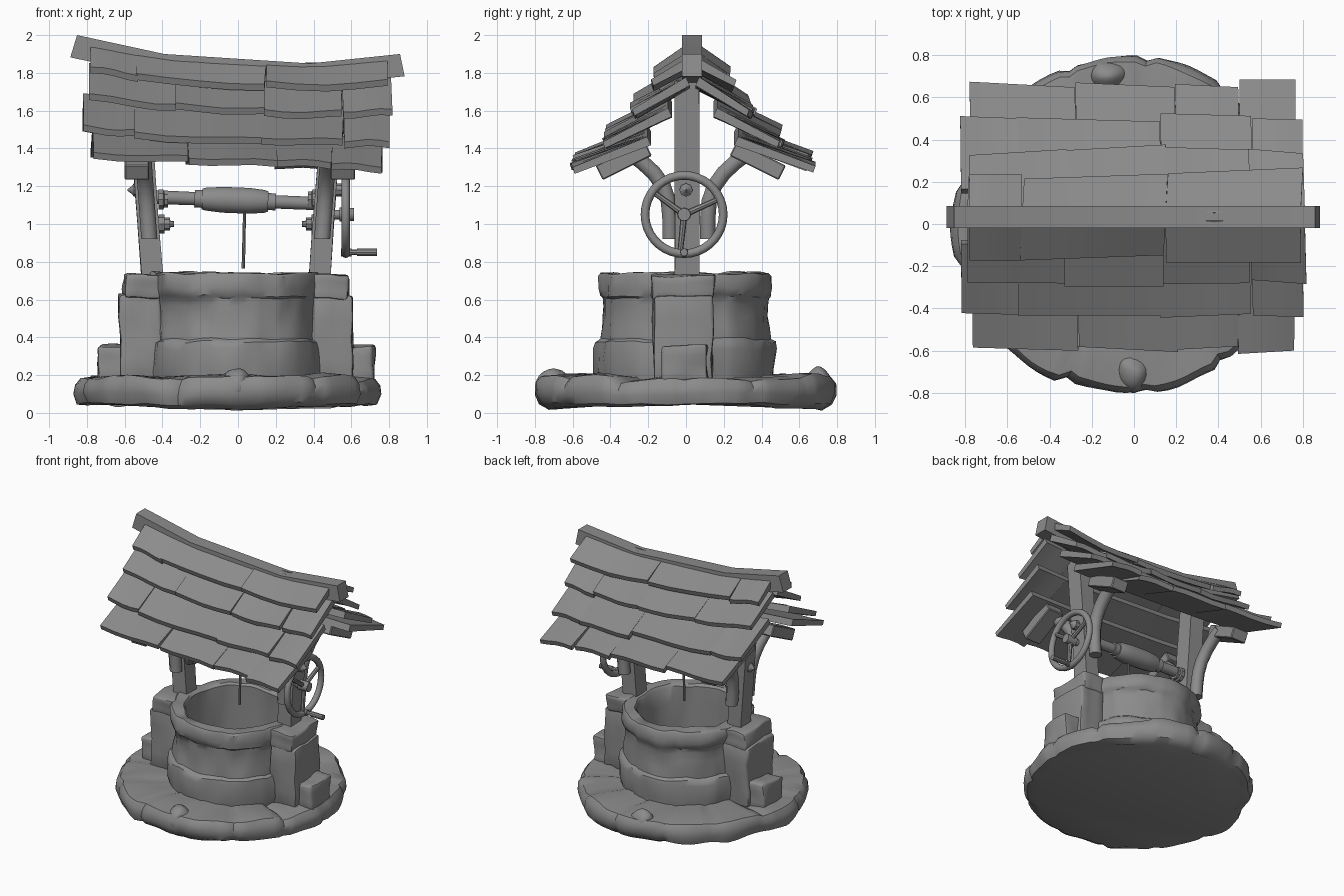
import bpy, bmesh, math, random
from mathutils import Vector, Matrix, noise

random.seed(4)
if "Cube" in bpy.data.objects:
    bpy.data.objects.remove(bpy.data.objects["Cube"])

GREY = (0.26, 0.26, 0.26, 1)
grey = bpy.data.materials.new("plain grey")
grey.use_nodes = True
grey.diffuse_color = GREY
grey.node_tree.nodes["Principled BSDF"].inputs["Base Color"].default_value = GREY


def finish(name, bm, angle=35):
    """Turn a bmesh into a shaded, coloured object."""
    bmesh.ops.recalc_face_normals(bm, faces=bm.faces)
    me = bpy.data.meshes.new(name)
    bm.to_mesh(me)
    bm.free()
    ob = bpy.data.objects.new(name, me)
    bpy.context.collection.objects.link(ob)
    me.materials.append(grey)
    bpy.ops.object.select_all(action='DESELECT')
    ob.select_set(True)
    bpy.context.view_layer.objects.active = ob
    bpy.ops.object.shade_smooth_by_angle(angle=math.radians(angle))
    return ob


def roughen(bm, amount, freq):
    """Weathered surface: push points about with noise."""
    for v in bm.verts:
        v.co += noise.noise_vector(v.co * freq) * amount


def loft(name, rings, rough=0, freq=6, angle=35):
    """Skin a list of equal-sized point rings and cap both ends."""
    bm = bmesh.new()
    vs = [[bm.verts.new(p) for p in r] for r in rings]
    n = len(vs[0])
    for a, b in zip(vs, vs[1:]):
        for i in range(n):
            j = (i + 1) % n
            bm.faces.new((a[i], a[j], b[j], b[i]))
    bm.faces.new(vs[0])
    bm.faces.new(vs[-1])
    if rough:
        roughen(bm, rough, freq)
    return finish(name, bm, angle)


def tube(name, start, end, profile, n=14):
    """Round bar from start to end; profile holds (fraction, radius)."""
    start, end = Vector(start), Vector(end)
    q = (end - start).to_track_quat('Z', 'Y')
    rings = []
    for t, r in profile:
        c = start.lerp(end, t)
        rings.append([c + q @ Vector((r * math.cos(math.tau * i / n),
                                      r * math.sin(math.tau * i / n), 0)) for i in range(n)])
    return loft(name, rings)


def stone(name, lo, hi, bevel=0.015, rough=0.022):
    """Rounded, uneven block between two corners."""
    lo, hi = Vector(lo), Vector(hi)
    bm = bmesh.new()
    bmesh.ops.create_cube(bm, size=1)
    bmesh.ops.scale(bm, vec=hi - lo, verts=bm.verts)
    bmesh.ops.translate(bm, vec=(lo + hi) / 2, verts=bm.verts)
    bmesh.ops.bevel(bm, geom=bm.edges[:], offset=bevel, segments=2, affect='EDGES', profile=0.5)
    bmesh.ops.subdivide_edges(bm, edges=[e for e in bm.edges if e.calc_length() > 0.06],
                              cuts=3, use_grid_fill=True)
    roughen(bm, rough, 7)
    return finish(name, bm, 45)


def interp(x, pts):
    for (x0, z0), (x1, z1) in zip(pts, pts[1:]):
        if x <= x1:
            break
    return z0 + (z1 - z0) * (x - x0) / (x1 - x0)


# Stone paving ring at the foot, split into wedge stones by shallow grooves
STONES, SUB = 13, 8
grow = [random.uniform(0.97, 1.02) for _ in range(STONES)]
lift = [random.uniform(-0.01, 0.012) for _ in range(STONES)]
rings = []
for r, z in [(0.74, 0.015), (0.79, 0.05), (0.81, 0.1), (0.805, 0.15), (0.78, 0.185),
             (0.68, 0.195), (0.55, 0.19), (0.42, 0.185)]:
    ring = []
    for i in range(STONES * SUB):
        a = math.tau * i / (STONES * SUB)
        k = i // SUB
        edge = i % SUB == 0
        rr = r * grow[k] * (1 - 0.02 * edge)
        x = rr * math.cos(a) - 0.038
        zz = z + (lift[k] - 0.01 * edge if z > 0.12 else 0.04 * abs(x) if z < 0.04 else 0)
        ring.append((x, rr * math.sin(a), zz))
    rings.append(ring)
loft("paving_ring", rings, 0.02, 5, 40)
for side, x, y in (("front", 0, -0.7), ("back", -0.12, 0.7)):
    bm = bmesh.new()
    bmesh.ops.create_icosphere(bm, subdivisions=3, radius=0.085)
    bmesh.ops.translate(bm, vec=(x, y, 0.145), verts=bm.verts)
    roughen(bm, 0.025, 9)
    finish(side + "_foot_boulder", bm, 60)

# Round well wall: low plinth, rough shaft, overhanging rim, hollow inside
rings = []
for r, z in [(0.47, 0.16), (0.48, 0.22), (0.48, 0.34), (0.47, 0.375), (0.445, 0.39), (0.44, 0.45),
             (0.435, 0.51), (0.435, 0.57), (0.44, 0.61), (0.453, 0.622), (0.46, 0.66), (0.457, 0.725),
             (0.445, 0.74), (0.37, 0.74), (0.355, 0.725), (0.35, 0.6), (0.35, 0.4), (0.35, 0.21)]:
    ring = []
    for i in range(64):
        a = math.tau * i / 64
        rr = r * (1 - 0.02 * (i % 8 == 4) * (r > 0.4))
        ring.append((rr * math.cos(a) - 0.01, rr * math.sin(a) - 0.008, z))
    rings.append(ring)
loft("well_wall", rings, 0.017, 8, 40)

# Stone buttresses that carry the posts
for side, s in (("right", -1), ("left", 1)):
    for part, x0, x1, y0, y1, z0, z1 in (("cap", 0.4, 0.59, -0.19, 0.145, 0.61, 0.735),
                                         ("body", 0.4, 0.615, -0.175, 0.14, 0.17, 0.625),
                                         ("foot", 0.5, 0.73, -0.12, 0.115, 0.17, 0.355)):
        xs = sorted((s * x0 - 0.01, s * x1 - 0.01))
        stone(side + "_buttress_" + part, (xs[0], y0, z0), (xs[1], y1, z1))


# Leaning posts, curved braces, rafter stubs and bolts
def post_x(z, s):
    return s * (0.445 + 0.073 * (z - 0.75)) - 0.012


for side, s in (("right", -1), ("left", 1)):
    loft(side + "_post", [[(post_x(z, s) + dx * 0.057, 0.005 + dy * 0.065, z)
                           for dx, dy in ((-1, -1), (1, -1), (1, 1), (-1, 1))]
                          for z in (0.7, 1.0, 1.3, 1.6, 1.76)], 0.006, 5)
    for face, f in (("front", -1), ("back", 1)):
        path = [Vector((0, y, z)) for y, z in ((0.1, 0.92), (0.1, 1.03), (0.108, 1.12), (0.135, 1.2),
                                               (0.185, 1.27), (0.25, 1.33), (0.32, 1.38))]
        rings = []
        for i, p in enumerate(path):
            t = (path[min(i + 1, len(path) - 1)] - path[max(i - 1, 0)]).normalized()
            nrm = Vector((0, t.z, -t.y))
            ring = []
            for k in range(8):
                a = math.tau * (k + 0.5) / 8
                q = p + nrm * 0.044 * math.cos(a)
                ring.append((post_x(q.z, s) + 0.046 * math.sin(a), 0.015 + f * q.y, q.z))
            rings.append(ring)
        loft(side + "_" + face + "_brace", rings, angle=50)
        # Sloping rafter stub under the eaves
        bm = bmesh.new()
        bmesh.ops.create_cube(bm, size=1, matrix=Matrix.Translation((s * 0.545 + 0.01, 0.025 + f * 0.355, 1.335))
                              @ Matrix.Rotation(-f * 0.46, 4, 'X') @ Matrix.Diagonal((0.13, 0.29, 0.085, 1)))
        bmesh.ops.bevel(bm, geom=bm.edges[:], offset=0.006, segments=1, affect='EDGES')
        finish(side + "_" + face + "_rafter", bm, 20)
    tube(side + "_inner_bolt", (s * 0.42, 0, 1.0), (s * 0.34, 0, 1.0),
         [(0, 0.05), (0.4, 0.05), (0.4, 0.035), (0.75, 0.035), (0.75, 0.018), (1, 0.015)], 8)
    tube(side + "_outer_bolt", (s * 0.5, 0, 1.18), (s * 0.585, 0, 1.18),
         [(0, 0.035), (0.6, 0.035), (0.75, 0.02), (1, 0.004)], 8)
    tube(side + "_axle_bearing", (s * 0.42, 0, 1.13), (s * 0.37, 0, 1.13),
         [(0, 0.055), (0.5, 0.055), (0.6, 0.045), (1, 0.045)], 10)

# Winding axle with its drum, and the rope
tube("axle_drum", (-0.5, 0, 1.145), (0.5, 0, 1.105),
     [(0, 0.038), (0.27, 0.036), (0.27, 0.048), (0.31, 0.048), (0.31, 0.056), (0.33, 0.062), (0.42, 0.07),
      (0.56, 0.07), (0.64, 0.062), (0.66, 0.055), (0.66, 0.046), (0.7, 0.046), (0.7, 0.036), (1, 0.036)])
tube("rope", (0.035, -0.02, 1.08), (0.028, -0.02, 0.765), [(0, 0.008), (1, 0.009)], 8)

# Hand wheel with three spokes, hub and grip
WX, WY, WZ = 0.57, -0.01, 1.05
bpy.ops.mesh.primitive_torus_add(major_radius=0.207, minor_radius=0.023, major_segments=36, minor_segments=10,
                                 location=(WX, WY, WZ), rotation=(0, math.pi / 2, 0))
wheel = bpy.context.object
wheel.name = "wheel_rim"
wheel.data.materials.append(grey)
bpy.ops.object.shade_smooth_by_angle(angle=math.radians(50))
for i in range(3):
    a = math.radians(264 + 120 * i)
    tube("wheel_spoke_%d" % (i + 1), (WX, WY, WZ),
         (WX, WY + 0.205 * math.cos(a), WZ + 0.205 * math.sin(a)), [(0, 0.018), (1, 0.014)], 8)
tube("wheel_hub", (0.46, WY, WZ), (0.615, WY, WZ), [(0, 0.025), (0.5, 0.025), (0.5, 0.037), (1, 0.034)], 12)
tube("wheel_grip", (0.545, WY, 0.85), (0.735, WY, 0.85),
     [(0, 0.022), (0.3, 0.022), (0.3, 0.015), (0.45, 0.015), (0.45, 0.02), (1, 0.02)], 10)

# Sagging ridge beam
RIDGE = [(-0.87, 2.0), (-0.4, 1.9), (0.38, 1.85), (0.87, 1.9)]
rings = []
for (x, z), lean in zip(RIDGE, (-0.018, -0.01, 0, 0.012)):
    rings.append([(x - lean, -0.02, z), (x - lean, 0.085, z),
                  (x + lean, 0.085, z - 0.118), (x + lean, -0.02, z - 0.118)])
loft("ridge_beam", rings, angle=10)


# Four overlapping rows of wooden shingles on each slope, flattening to the eaves
def sag(x, t):
    return (1 - t) * (interp(x, RIDGE) - 1.875) * 0.85 - t * 0.045 * x


ROWS = [((0.02, 1.87), (0.205, 1.75), (-0.78, -0.53, 0.15, 0.79)),
        ((0.035, 1.775), (0.32, 1.61), (-0.79, -0.33, 0.14, 0.55, 0.81)),
        ((0.13, 1.625), (0.475, 1.455), (-0.82, -0.55, 0.13, 0.56, 0.8)),
        ((0.24, 1.485), (0.635, 1.34), (-0.77, -0.27, 0.2, 0.5, 0.765))]
for face, f in (("front", -1), ("back", 1)):
    for row, ((d0, z0), (d1, z1), cuts) in enumerate(ROWS):
        for k, (xa, xb) in enumerate(zip(cuts, cuts[1:])):
            reach, tip, skew = (random.uniform(-0.015, 0.015) for _ in range(3))
            tip = abs(tip) * 0.8
            rings = []
            for i in range(5):
                u = i / 4
                x = xa + (xb - xa) * u
                wob = 0.008 * math.sin(u * 5 + row + k)
                da, db = d0, d1 + reach + skew * (u - 0.5) * 2
                za = z0 + sag(x, row / 4)
                zb = z1 + tip + wob + sag(x, (row + 1) / 4)
                xs = x + skew * 0.8
                rings.append([(x, 0.035 + f * da, za), (xs, 0.035 + f * db, zb),
                              (xs, 0.035 + f * (db - 0.012), zb - 0.034),
                              (x, 0.035 + f * max(da - 0.02, 0), za - 0.045)])
            loft("%s_shingle_%d_%d" % (face, row + 1, k + 1), rings, angle=25)
